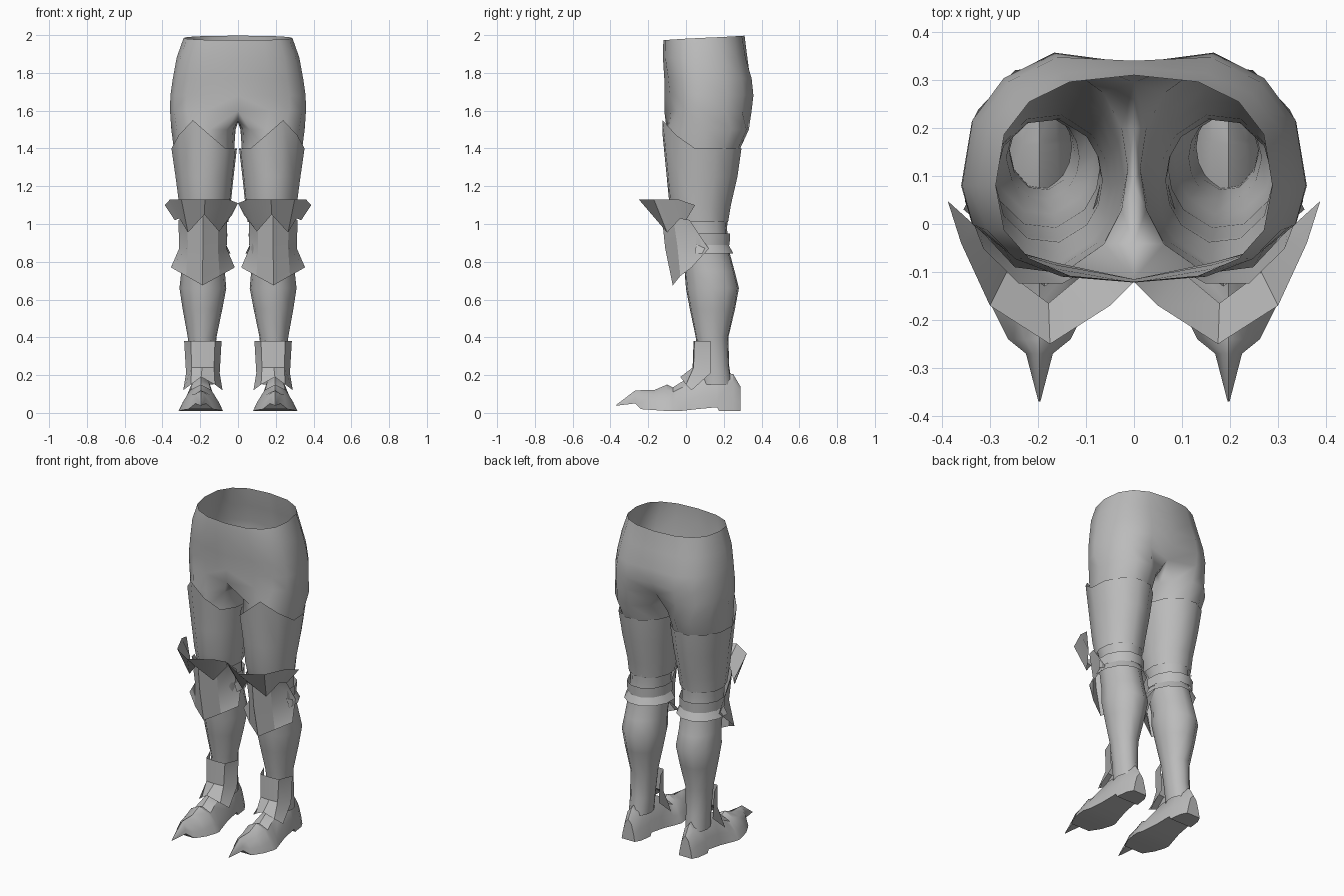
import bpy
import bmesh
from math import sin, cos, radians

old = bpy.data.objects.get("Cube")
if old:
    bpy.data.objects.remove(old, do_unlink=True)

GREY = (0.5, 0.5, 0.5, 1)
steel = bpy.data.materials.new("plain grey")
steel.use_nodes = True
steel.diffuse_color = GREY
steel.node_tree.nodes["Principled BSDF"].inputs["Base Color"].default_value = GREY


def finish(bm, name, angle):
    """Turn a left-side bmesh into a mirrored, shaded object."""
    bmesh.ops.recalc_face_normals(bm, faces=bm.faces)
    mesh = bpy.data.meshes.new(name)
    bm.to_mesh(mesh)
    bm.free()
    obj = bpy.data.objects.new(name, mesh)
    bpy.context.collection.objects.link(obj)
    mesh.materials.append(steel)
    mirror = obj.modifiers.new("mirror", 'MIRROR')
    mirror.merge_threshold = 0.001
    bpy.ops.object.select_all(action='DESELECT')
    obj.select_set(True)
    bpy.context.view_layer.objects.active = obj
    bpy.ops.object.shade_smooth_by_angle(angle=radians(angle))
    return obj


def strip(bm, a, b, closed=False):
    n = len(a)
    for i in range(n if closed else n - 1):
        j = (i + 1) % n
        bm.faces.new((a[i], a[j], b[j], b[i]))


def loft(name, rows, closed=False, caps=False, angle=40):
    bm = bmesh.new()
    rings = [[bm.verts.new(p) for p in row] for row in rows]
    for a, b in zip(rings, rings[1:]):
        strip(bm, a, b, closed)
    if caps:
        bm.faces.new(rings[0])
        bm.faces.new(rings[-1])
    return finish(bm, name, angle)


def ring(z, cx, cy, rx, ry, angles):
    return [(cx + rx * cos(radians(a)), cy + ry * sin(radians(a)), z) for a in angles]


# Pelvis: half rings from front centre round the hip to back centre
def hip_row(z, rx, front, back, push, cleft):
    pts = []
    for i in range(9):
        t = radians(22.5 * i)
        c = cos(t)
        reach = 0.08 - front if c > 0 else back - 0.08
        y = 0.08 - reach * abs(c) ** 0.8 * (1 if c > 0 else -1)
        x = rx * abs(sin(t)) ** 0.8 if 0 < i < 8 else 0
        y -= push if i == 0 else cleft if i == 8 else 0
        pts.append((x, y, z - 0.012 * c * (z > 1.9)))
    return pts


hips = [hip_row(*r) for r in (
    (1.985, .288, -.12, .31, 0, 0),
    (1.88, .325, -.122, .33, 0, .005),
    (1.77, .345, -.105, .365, .01, .025),
    (1.68, .358, -.095, .375, .02, .04),
    (1.60, .36, -.09, .365, .025, .07))]
crotch = [(0, .2, 1.55), (0, .08, 1.54), (0, -.04, 1.545)]
leg_angles = [-135 + 33.75 * i for i in range(9)] + [157.5, 180, 202.5]
legs = [ring(*r, leg_angles) for r in (
    (1.50, .183, .115, .170, .222),
    (1.40, .180, .093, .160, .198),
    (1.25, .177, .085, .142, .175),
    (1.10, .175, .075, .125, .155),
    (0.98, .178, .090, .112, .130),
    (0.88, .180, .095, .112, .130),
    (0.75, .185, .125, .115, .135),
    (0.66, .186, .140, .124, .143),
    (0.55, .188, .140, .105, .122),
    (0.40, .190, .138, .076, .088),
    (0.25, .192, .150, .068, .080),
    (0.15, .195, .160, .065, .085))]

bm = bmesh.new()
hip_rings = [[bm.verts.new(p) for p in row] for row in hips]
for a, b in zip(hip_rings, hip_rings[1:]):
    strip(bm, a, b)
previous = hip_rings[-1] + [bm.verts.new(p) for p in crotch]
for row in legs:
    current = [bm.verts.new(p) for p in row]
    strip(bm, previous, current, True)
    previous = current
finish(bm, "hips_and_legs", 75)

# Thigh guards with a pointed front top edge
guard_angles = [-70 + 30 * i for i in range(12)]
top = []
for i, p in enumerate(ring(1.40, .179, .085, .176, .212, guard_angles)):
    rise = {0: .15, 1: .07, 11: .07}.get(i, 0)
    top.append((p[0], p[1] - .01 * (i == 0), p[2] + rise))
loft("thigh_guard", [top,
                     ring(1.25, .177, .085, .156, .190, guard_angles),
                     ring(1.10, .175, .075, .138, .165, guard_angles),
                     ring(1.01, .177, .080, .128, .145, guard_angles)], True, angle=60)


# Symmetric plates: points from the front centre outward, copied to the inner side
def plate_row(points, cx=.186):
    inner = [(2 * cx - x, y, z) for x, y, z in reversed(points[1:])]
    return inner + points


loft("knee_guard", [
    plate_row([(.186, -.13, 1.06), (.27, -.07, 1.05), (.315, .02, 1.02)]),
    plate_row([(.186, -.11, .87), (.265, -.045, .88), (.312, .12, .87)]),
    plate_row([(.188, -.07, .675), (.275, -.03, .725), (.355, .03, .77)])], angle=30)

# Flared collar above the knee with a zigzag lower edge
loft("knee_collar", [
    [(0, -.12, 1.11), (.05, -.17, 1.13), (.175, -.25, 1.13), (.30, -.17, 1.13),
     (.36, -.04, 1.13), (.388, .048, 1.10)],
    [(.03, -.06, 1.05), (.10, -.10, .96), (.178, -.165, 1.05), (.265, -.10, .955),
     (.31, -.03, 1.03), (.335, .0, 1.02)]], angle=30)

# Straps behind the knee
back_angles = [-15 + 30 * i for i in range(8)]
for name, z0, z1, r0, r1 in (("upper_knee_strap", .95, .89, .148, .146),
                             ("lower_knee_strap", .895, .845, .138, .165)):
    loft(name, [ring(z0, .18, .09, r0 - .02, r0, back_angles),
                ring(z1, .18, .09, r1 - .02, r1, back_angles)])

# Ankle guards
loft("ankle_guard", [
    plate_row([(.186, .04, .38), (.25, .045, .38), (.285, .13, .38)]),
    plate_row([(.19, .035, .24), (.245, .04, .24), (.275, .13, .21)]),
    plate_row([(.195, -.03, .19), (.25, .0, .15), (.29, .03, .12)])], angle=35)

# Pointed shoes: cross-sections from heel to toe
section = [(-1, 0), (-.82, .35), (-.48, .8), (0, 1), (.48, .8), (.82, .35), (1, 0)]


def shoe_row(y, half, low, high):
    return [(.197 + half * u, y, low + (high - low) * v) for u, v in section]


loft("shoe", [shoe_row(*r) for r in (
    (.288, .045, .01, .14), (.25, .065, .01, .205), (.175, .075, .01, .22),
    (.165, .075, .03, .22), (.06, .085, .02, .21), (-.03, .105, .01, .16),
    (-.07, .118, .01, .135), (-.10, .115, .01, .15), (-.17, .10, .015, .12),
    (-.24, .065, .02, .12), (-.27, .028, .05, .118), (-.37, .002, .038, .042))],
    True, True, angle=35)
